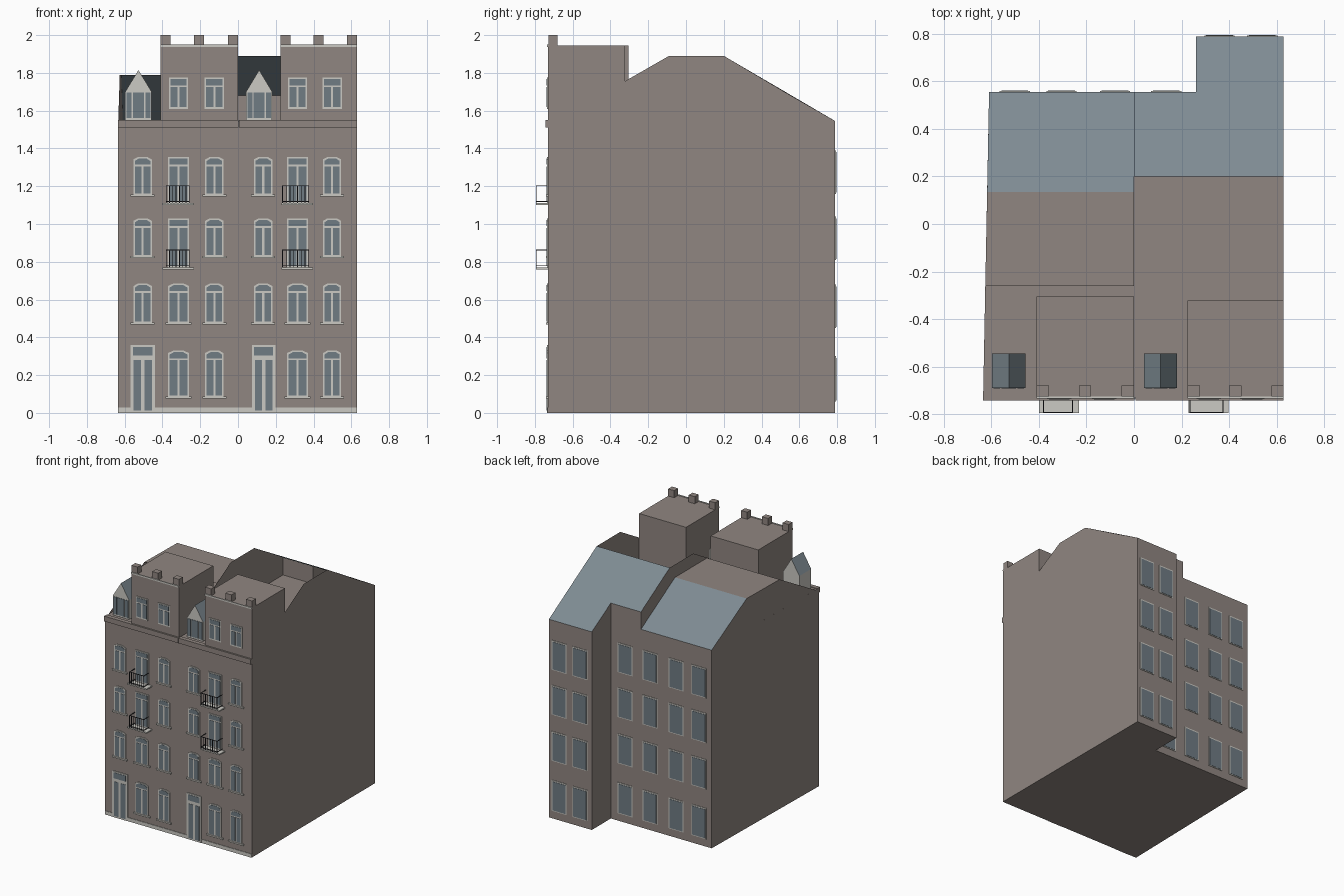
import bpy, bmesh
from mathutils import Vector

cube = bpy.data.objects.get("Cube")
if cube:
    bpy.data.objects.remove(cube)


def material(name, rgb):
    m = bpy.data.materials.new(name)
    m.use_nodes = True
    m.diffuse_color = (*rgb, 1)
    m.node_tree.nodes["Principled BSDF"].inputs["Base Color"].default_value = (*rgb, 1)
    return m


MATS = [material("brown render", (0.28, 0.24, 0.22)),
        material("pale stone", (0.60, 0.59, 0.55)),
        material("window glass", (0.16, 0.20, 0.23)),
        material("roof slate", (0.21, 0.26, 0.29)),
        material("dark iron", (0.03, 0.03, 0.035))]
BROWN, STONE, GLASS, SLATE, IRON = range(5)
FRONT, BACK, STEP, EXT = -0.73, 0.79, 0.26, 0.555
EAVE = 1.55


def finish(name, bm, fix=True):
    if fix:
        bmesh.ops.recalc_face_normals(bm, faces=bm.faces)
    used = sorted({f.material_index for f in bm.faces})
    for f in bm.faces:
        f.material_index = used.index(f.material_index)
    me = bpy.data.meshes.new(name)
    bm.to_mesh(me)
    bm.free()
    for i in used:
        me.materials.append(MATS[i])
    bpy.context.collection.objects.link(bpy.data.objects.new(name, me))


def sheet(bm, pts, mat):
    f = bm.faces.new([bm.verts.new(p) for p in pts])
    f.material_index = mat


def extrude(bm, pts, offset, mat):
    """Closed prism from a planar outline."""
    a = [bm.verts.new(p) for p in pts]
    b = [bm.verts.new(Vector(p) + Vector(offset)) for p in pts]
    n = len(a)
    faces = [bm.faces.new(a), bm.faces.new(b[::-1])]
    faces += [bm.faces.new((a[i], b[i], b[(i + 1) % n], a[(i + 1) % n])) for i in range(n)]
    for f in faces:
        f.material_index = mat


def box(bm, x, y, z, mat):
    extrude(bm, [(x[0], y[0], z[0]), (x[1], y[0], z[0]), (x[1], y[1], z[0]), (x[0], y[1], z[0])],
            (0, 0, z[1] - z[0]), mat)


def arch(bm, x, z, rise, y, depth, mat):
    """Plate with a shallow chamfered arch along its top."""
    w = (x[1] - x[0]) * 0.25
    top = [(x[1], z[1] - rise), (x[1] - w, z[1]), (x[0] + w, z[1]), (x[0], z[1] - rise)]
    if not rise:
        top = [(x[1], z[1]), (x[0], z[1])]
    pts = [(x[0], z[0]), (x[1], z[0])] + top
    extrude(bm, [(px, y, pz) for px, pz in pts], (0, depth, 0), mat)


def front_window(name, cx, w, z0, z1, rise=0.0, sill=True):
    bm = bmesh.new()
    l, r, bar = cx - w / 2, cx + w / 2, z1 - 0.05
    arch(bm, (l, r), (z0, z1), rise, FRONT, -0.006, STONE)
    y = FRONT - 0.006
    for a, b in ((l + 0.008, cx - 0.006), (cx + 0.006, r - 0.008)):
        box(bm, (a, b), (y - 0.002, y), (z0 + 0.01, bar), GLASS)
    arch(bm, (l + 0.008, r - 0.008), (bar + 0.009, z1 - 0.008), rise, y, -0.002, GLASS)
    if sill:
        box(bm, (l - 0.015, r + 0.015), (FRONT - 0.012, FRONT), (z0 - 0.007, z0 + 0.004), STONE)
    finish(name, bm)


def back_window(name, cx, y, z0, z1):
    bm = bmesh.new()
    w = 0.064
    box(bm, (cx - w, cx + w), (y, y + 0.004), (z0, z1), STONE)
    box(bm, (cx - w + 0.008, cx + w - 0.008), (y, y + 0.006), (z0 + 0.006, z1 - 0.01), GLASS)
    finish(name, bm)


def door(name, l, r):
    bm = bmesh.new()
    c, y = (l + r) / 2, FRONT - 0.006
    box(bm, (l, r), (y, FRONT), (0, 0.36), STONE)
    box(bm, (l + 0.013, r - 0.013), (y - 0.002, y), (0.305, 0.35), GLASS)
    for a, b in ((l + 0.016, c - 0.009), (c + 0.009, r - 0.016)):
        box(bm, (a, b), (y - 0.002, y), (0.012, 0.28), GLASS)
    finish(name, bm)


def balcony(name, slab, rail, z):
    bm = bmesh.new()
    t, out = 0.004, -0.795
    box(bm, slab, (out, FRONT), (z - 0.005, z + 0.005), STONE)
    for h in (z + 0.012, z + 0.095):
        box(bm, rail, (out, out + t), (h, h + t), IRON)
        for x in rail:
            box(bm, (x - t / 2, x + t / 2), (out, FRONT), (h, h + t), IRON)
    for i in range(8):
        x = rail[0] + (rail[1] - rail[0]) * i / 7
        box(bm, (x - t / 2, x + t / 2), (out, out + t), (z, z + 0.095), IRON)
    finish(name, bm)


def dormer(name, l, r):
    bm = bmesh.new()
    c, y0, y1, eave, peak = (l + r) / 2, -0.69, -0.545, 1.70, 1.815
    extrude(bm, [(l, y0, EAVE), (r, y0, EAVE), (r, y0, eave), (c, y0, peak), (l, y0, eave)],
            (0, y1 - y0, 0), STONE)
    bm.normal_update()
    for f in bm.faces:
        if abs(f.normal.x) > 0.1 and abs(f.normal.z) > 0.1:
            f.material_index = SLATE
    for a, b in ((l + 0.006, l + 0.034), (l + 0.04, r - 0.04), (r - 0.034, r - 0.006)):
        box(bm, (a, b), (y0 - 0.003, y0), (EAVE + 0.012, eave - 0.004), GLASS)
    finish(name, bm)


# Main body with an L-shaped, slightly tapered plan
bm = bmesh.new()
plan = [(-0.635, FRONT), (0.63, FRONT), (0.63, BACK), (STEP, BACK), (STEP, EXT), (-0.61, EXT)]
extrude(bm, [(x, y, 0) for x, y in plan], (0, 0, 1.545), BROWN)
finish("main_walls", bm)

# Right house: gables, raised rear wall and a rear slope that is open to the front
bm = bmesh.new()
gable = [(-0.69, 1.545), (-0.09, 1.89), (0.2, 1.89), (EXT, 1.68)]
sheet(bm, [(0.63, y, z) for y, z in gable + [(BACK, 1.545)]], BROWN)
sheet(bm, [(0, y, z) for y, z in gable + [(EXT, 1.545)]], BROWN)
sheet(bm, [(0, EXT, 1.545), (STEP, EXT, 1.545), (STEP, EXT, 1.68), (0, EXT, 1.68)], BROWN)
sheet(bm, [(STEP, EXT, 1.545), (STEP, BACK, 1.545), (STEP, EXT, 1.68)], BROWN)
sheet(bm, [(0, 0.2, 1.89), (0, EXT, 1.68), (STEP, EXT, 1.68), (STEP, BACK, 1.545),
           (0.63, BACK, 1.545), (0.63, 0.2, 1.89)], SLATE)
finish("right_roof", bm, fix=False)

# Left house: side gable, flat top and rear slope
bm = bmesh.new()
sheet(bm, [(-0.634, -0.69, 1.545), (-0.61, EXT, 1.545), (-0.618, 0.135, 1.79), (-0.626, -0.26, 1.79)], BROWN)
sheet(bm, [(-0.626, -0.26, 1.79), (0, -0.26, 1.79), (0, 0.135, 1.79), (-0.618, 0.135, 1.79)], BROWN)
sheet(bm, [(-0.618, 0.135, 1.79), (0, 0.135, 1.79), (0, EXT, 1.545), (-0.61, EXT, 1.545)], SLATE)
finish("left_roof", bm, fix=False)

# Attic towers with trim and small corner blocks
for side, l, r, back in (("left", -0.41, 0.0, -0.305), ("right", 0.225, 0.63, -0.322)):
    bm = bmesh.new()
    box(bm, (l, r), (FRONT, back), (1.545, 1.945), BROWN)
    box(bm, (l, r), (FRONT - 0.005, FRONT + 0.003), (1.938, 1.95), STONE)
    for x in (l, (l + r) / 2 - 0.027, r - 0.052):
        box(bm, (x, x + 0.052), (FRONT + 0.003, -0.68), (1.945, 2.0), BROWN)
    finish(side + "_attic_tower", bm)

# Cornice and plinth
bm = bmesh.new()
for l, r in ((-0.635, 0.003), (0.006, 0.63)):
    box(bm, (l, r), (-0.743, FRONT + 0.02), (1.51, EAVE), BROWN)
finish("cornice", bm)
bm = bmesh.new()
for l, r in ((-0.635, -0.57), (-0.44, 0.073), (0.198, 0.63)):
    box(bm, (l, r), (FRONT - 0.004, FRONT), (0, 0.028), STONE)
finish("plinth", bm)

# Front windows, doors, balconies and dormers
ROWS = [(0.083, 0.33), (0.475, 0.685), (0.827, 1.03), (1.152, 1.355)]
TALL = {2: 0.77, 3: 1.11}
for side, columns in (("left", (-0.505, -0.315, -0.125)), ("right", (0.133, 0.315, 0.498))):
    for c, x in enumerate(columns):
        for row, (z0, z1) in enumerate(ROWS):
            name = f"{side}_front_window_{c}_{row}"
            if c == 1 and row in TALL:
                front_window(name, x, 0.112, TALL[row], z1, sill=False)
            elif c or row:
                front_window(name, x, 0.11 if c == 1 else 0.097, z0, z1, rise=0.013)
        if c:
            front_window(f"{side}_attic_window_{c}", x, 0.103, 1.61, 1.775, sill=False)
for z in TALL.values():
    balcony("left_balcony", (-0.4, -0.232), (-0.38, -0.258), z - 0.005)
    balcony("right_balcony", (0.23, 0.398), (0.235, 0.375), z - 0.005)
door("left_door", -0.57, -0.44)
door("right_door", 0.073, 0.198)
dormer("left_dormer", -0.597, -0.457)
dormer("right_dormer", 0.043, 0.181)

# Rear windows
for z0, z1 in ((0.06, 0.3), (0.45, 0.68), (0.81, 1.04), (1.16, 1.39)):
    for x in (-0.502, -0.305, -0.08, 0.135):
        back_window("rear_window", x, EXT, z0, z1)
    for x in (0.36, 0.54):
        back_window("extension_window", x, BACK, z0, z1)
